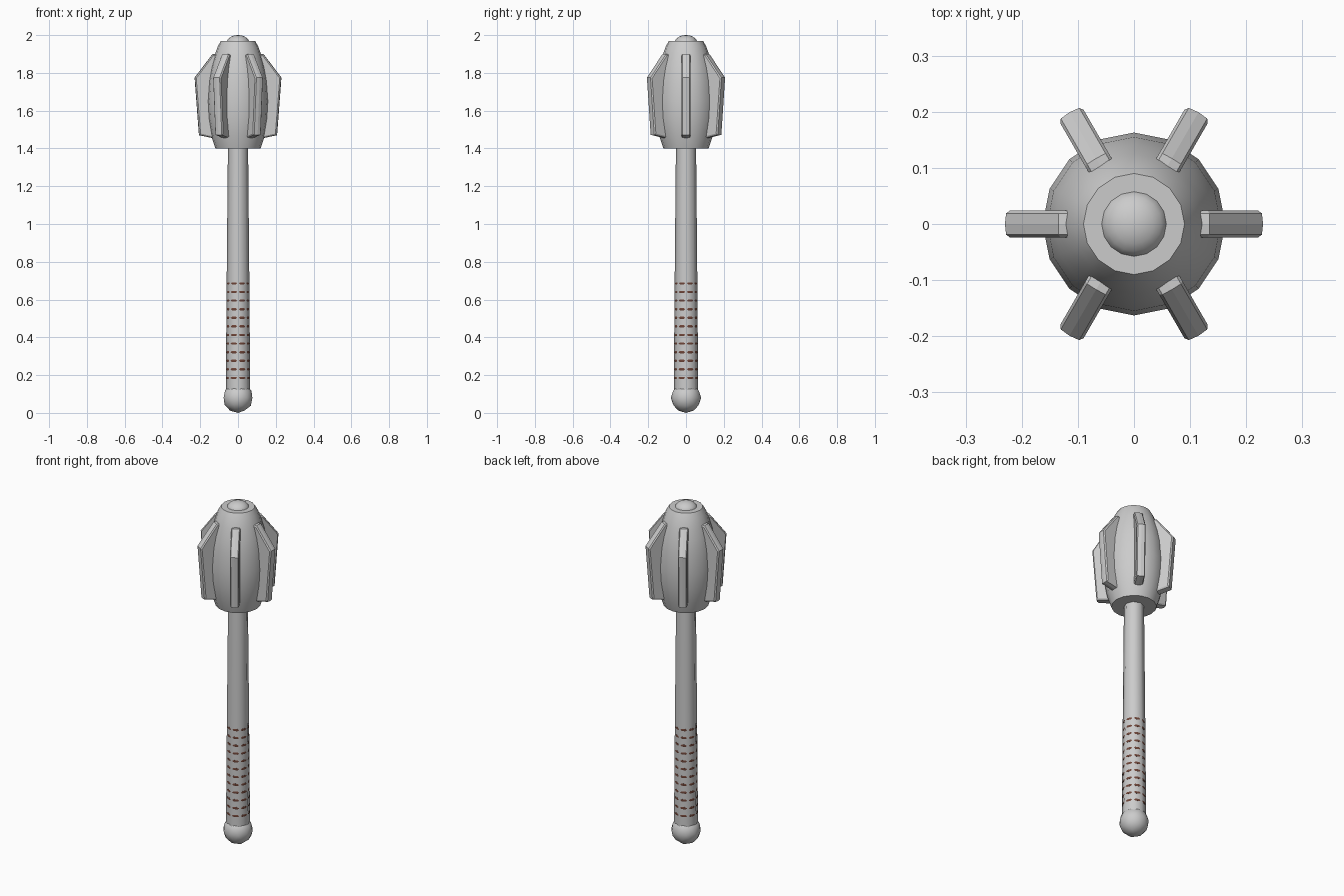
import bpy, bmesh
from math import sin, cos, pi, radians

if "Cube" in bpy.data.objects:
    bpy.data.objects.remove(bpy.data.objects["Cube"])


def finish(name, bm, smooth_angle=None):
    bmesh.ops.recalc_face_normals(bm, faces=bm.faces)
    mesh = bpy.data.meshes.new(name)
    bm.to_mesh(mesh)
    bm.free()
    ob = bpy.data.objects.new(name, mesh)
    bpy.context.collection.objects.link(ob)
    if smooth_angle:
        bpy.ops.object.select_all(action='DESELECT')
        ob.select_set(True)
        bpy.context.view_layer.objects.active = ob
        bpy.ops.object.shade_smooth_by_angle(angle=radians(smooth_angle))
    return ob


def loft(bm, loops, closed=False):
    """Bridge loops of points; cap the ends or join them up."""
    rows = [[bm.verts.new(p) for p in loop] for loop in loops]
    n = len(rows[0])
    pairs = list(zip(rows, rows[1:])) + ([(rows[-1], rows[0])] if closed else [])
    for a, b in pairs:
        for i in range(n):
            j = (i + 1) % n
            bm.faces.new((a[i], a[j], b[j], b[i]))
    if not closed:
        bm.faces.new(rows[0])
        bm.faces.new(rows[-1])


def lathe(name, profile, sides, closed=False):
    bm = bmesh.new()
    loft(bm, [[(r * cos(2 * pi * i / sides), r * sin(2 * pi * i / sides), z)
               for i in range(sides)] for r, z in profile], closed)
    return finish(name, bm, 50)


# Shaft, eight sided and slightly tapered
lathe("shaft", [(0.065, 0.08), (0.06, 0.70), (0.053, 1.45)], 8)

# Pommel
bm = bmesh.new()
bmesh.ops.create_icosphere(bm, subdivisions=2, radius=0.08)
bmesh.ops.translate(bm, vec=(0, 0, 0.08), verts=bm.verts)
finish("pommel", bm, 50)

# Grip rings, just breaking through the flats of the shaft
brown = bpy.data.materials.new("leather")
brown.diffuse_color = (0.16, 0.06, 0.04, 1)
brown.use_nodes = True
brown.node_tree.nodes["Principled BSDF"].inputs["Base Color"].default_value = brown.diffuse_color
for k in range(12):
    z = 0.185 + k * 0.0455
    r = 0.0595 - 0.008 * (z - 0.1)
    section = [(r + 0.004 * cos(t * pi / 3), z + 0.007 * sin(t * pi / 3))
               for t in range(6)]
    ring = lathe(f"grip_ring_{k + 1}", section, 24, closed=True)
    ring.data.materials.append(brown)

# Head
lathe("head", [(0.12, 1.40), (0.143, 1.47), (0.158, 1.56), (0.163, 1.65),
               (0.155, 1.76), (0.142, 1.83), (0.125, 1.89), (0.107, 1.94),
               (0.09, 1.97)], 16)

# Top cap
bm = bmesh.new()
bmesh.ops.create_uvsphere(bm, u_segments=16, v_segments=10, radius=1)
bmesh.ops.scale(bm, vec=(0.06, 0.06, 0.04), verts=bm.verts)
bmesh.ops.translate(bm, vec=(0, 0, 1.96), verts=bm.verts)
finish("top_cap", bm, 50)

# Six flanges with chamfered rims and a shallow centre ridge
outline = [(0.11, 1.45, 0, 1), (0.207, 1.47, -1, 1), (0.23, 1.775, -1, -0.4),
           (0.135, 1.90, -0.4, -1), (0.10, 1.90, 0, -1)]
layers = [(-0.024, 0.009), (-0.019, 0.002), (0, 0), (0.019, 0.002), (0.024, 0.009)]
for k in range(6):
    a = k * pi / 3
    bm = bmesh.new()
    loft(bm, [[((r + dr * inset) * cos(a) - y * sin(a),
                (r + dr * inset) * sin(a) + y * cos(a), z + dz * inset)
               for r, z, dr, dz in outline] for y, inset in layers])
    finish(f"flange_{k + 1}", bm)
